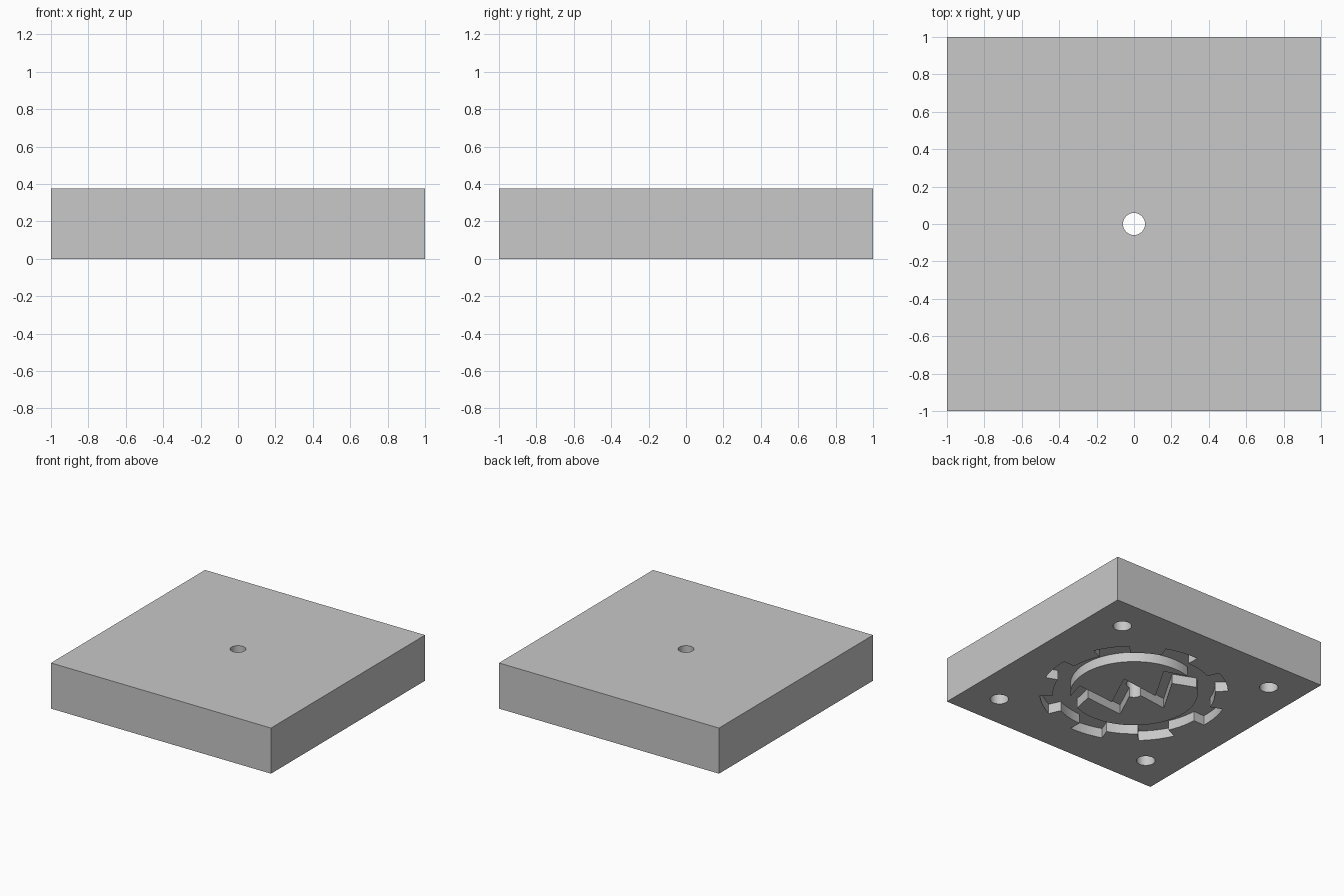
import bpy, bmesh
from math import sin, cos, radians, pi
from mathutils import Vector

if "Cube" in bpy.data.objects:
    bpy.data.objects.remove(bpy.data.objects["Cube"], do_unlink=True)

HEIGHT = 0.375
DEPTH = 0.08          # relief depth in the underside
RING = 0.48           # radius of the raised disc
ROOT, TIP = 0.61, 0.71
TEETH = 8

grey = bpy.data.materials.new("plain grey")
grey.use_nodes = True
colour = (0.58, 0.58, 0.58, 1)
grey.diffuse_color = colour
grey.node_tree.nodes["Principled BSDF"].inputs["Base Color"].default_value = colour


def prism(name, outline, z0, z1):
    """Extrude a flat outline from z0 to z1."""
    bm = bmesh.new()
    face = bm.faces.new([bm.verts.new((p[0], p[1], z0)) for p in outline])
    ext = bmesh.ops.extrude_face_region(bm, geom=[face])
    top = [v for v in ext["geom"] if isinstance(v, bmesh.types.BMVert)]
    bmesh.ops.translate(bm, verts=top, vec=(0, 0, z1 - z0))
    bmesh.ops.recalc_face_normals(bm, faces=bm.faces)
    mesh = bpy.data.meshes.new(name)
    bm.to_mesh(mesh)
    bm.free()
    mesh.materials.append(grey)
    obj = bpy.data.objects.new(name, mesh)
    bpy.context.collection.objects.link(obj)
    return obj


def arc(radius, start, end, steps):
    """Points on an arc about the origin, in degrees."""
    angles = [radians(start + (end - start) * i / steps) for i in range(steps + 1)]
    return [Vector((radius * cos(a), radius * sin(a))) for a in angles]


def combine(target, tool, operation):
    """Apply a boolean and remove the helper."""
    tool.hide_render = True
    mod = target.modifiers.new("cut", "BOOLEAN")
    mod.object, mod.operation, mod.solver = tool, operation, "EXACT"
    bpy.context.view_layer.objects.active = target
    bpy.ops.object.modifier_apply(modifier=mod.name)
    bpy.data.objects.remove(tool, do_unlink=True)


# Solid block
block = prism("stamp_block", [(-1, -1), (1, -1), (1, 1), (-1, 1)], 0, HEIGHT)

# Gear-shaped recess in the underside
gear = []
half = 90 / TEETH
for k in range(TEETH):
    mid = -9 + 360 / TEETH * k
    gear += arc(TIP, mid - half, mid + half, 5)
    gear += arc(ROOT, mid + half, mid + 3 * half, 5)
combine(block, prism("gear_recess", gear, -0.1, DEPTH), "DIFFERENCE")

# Disc inside the gear, split by a zigzag groove
across = Vector((cos(radians(121)), sin(radians(121))))
up = Vector((cos(radians(31)), sin(radians(31))))
zigzag = [Vector(p) for p in
          [(-0.35, 0.05), (-0.2, -0.26), (0, 0.04), (0.14, -0.28), (0.32, 0.05)]]
groove = Vector((0, 0.19))
lower = zigzag + arc(RING, -8, -172, 32)
upper = [p + groove for p in zigzag] + arc(RING, 14, 166, 32)
for name, outline in (("lower_half_disc", lower), ("upper_half_disc", upper)):
    placed = [across * p.x + up * p.y for p in outline]
    combine(block, prism(name, placed, 0, DEPTH + 0.02), "UNION")

# Central through hole and four blind corner holes
circle = arc(1, 0, 360 - 360 / 32, 31)
holes = [(0, 0, 0.059, HEIGHT + 0.1)]
holes += [(x, y, 0.07, 0.25) for x in (-0.72, 0.72) for y in (-0.72, 0.72)]
for x, y, r, top in holes:
    rim = [(x + r * p.x, y + r * p.y) for p in circle]
    combine(block, prism("hole", rim, -0.1, top), "DIFFERENCE")

# Smooth the round walls, keep the edges sharp
bpy.ops.object.select_all(action="DESELECT")
block.select_set(True)
bpy.context.view_layer.objects.active = block
bpy.ops.object.shade_smooth_by_angle(angle=radians(20))
